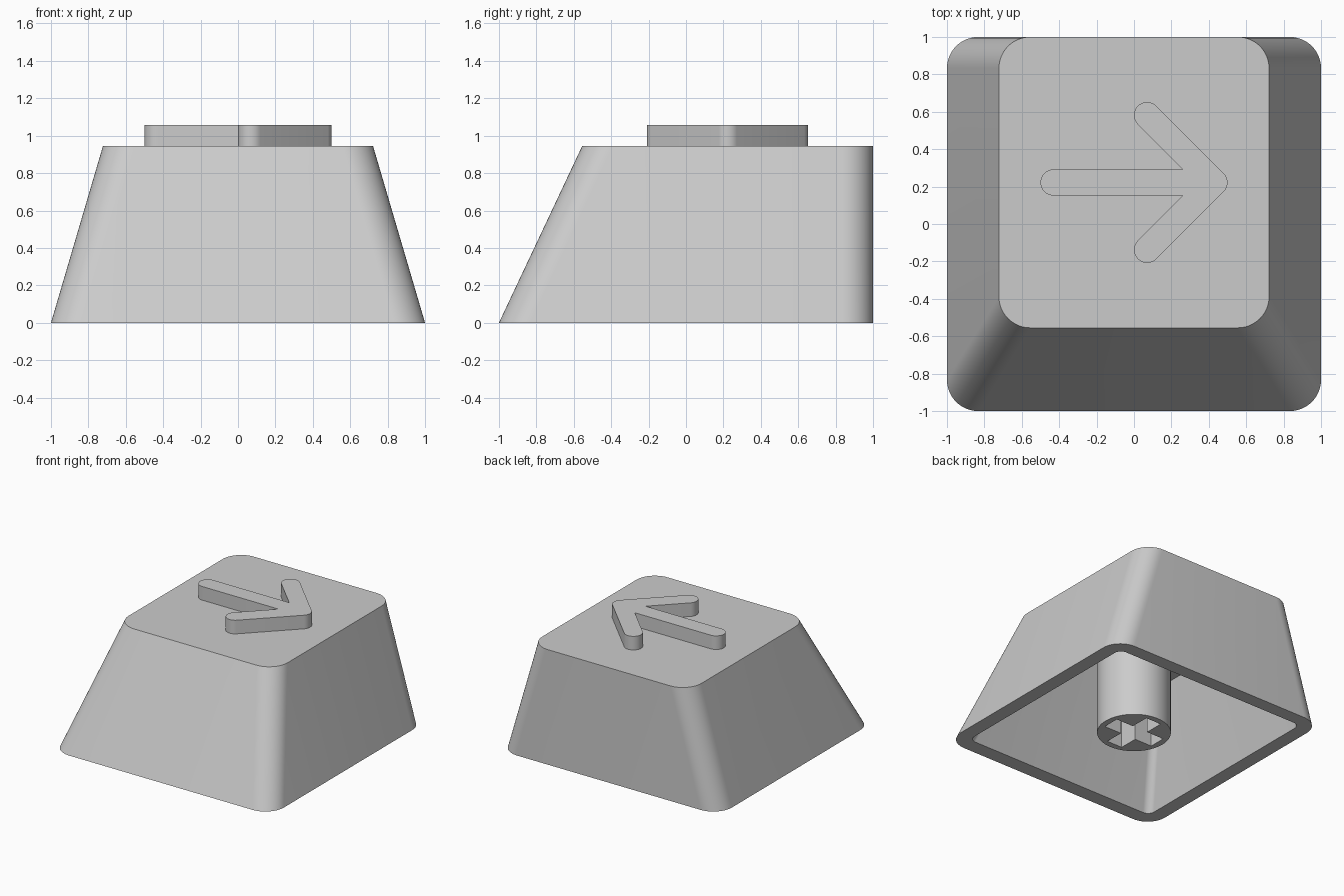
import bpy, bmesh
from math import cos, sin, pi, radians
from mathutils import Vector

if "Cube" in bpy.data.objects:
    bpy.data.objects.remove(bpy.data.objects["Cube"])

HEIGHT, CEILING = 0.945, 0.834

grey = bpy.data.materials.new("plain_grey")
grey.use_nodes = True
grey.diffuse_color = (0.6, 0.6, 0.6, 1)
grey.node_tree.nodes["Principled BSDF"].inputs["Base Color"].default_value = (0.6, 0.6, 0.6, 1)


def arc(cx, cy, r, start, end, steps=12):
    """Points on an arc, angles in degrees."""
    angles = [radians(start + (end - start) * i / steps) for i in range(steps + 1)]
    return [(cx + r * cos(a), cy + r * sin(a)) for a in angles]


def rounded_rect(half_x, front, back, r):
    pts = []
    corners = [(half_x - r, back - r), (r - half_x, back - r),
               (r - half_x, front + r), (half_x - r, front + r)]
    for i, (x, y) in enumerate(corners):
        pts += arc(x, y, r, 90 * i, 90 * i + 90)
    return pts


def loft(name, sections):
    """Skin a stack of (outline, z) sections and cap both ends."""
    bm = bmesh.new()
    loops = [[bm.verts.new((x, y, z)) for x, y in pts] for pts, z in sections]
    for a, b in zip(loops, loops[1:]):
        for i in range(len(a)):
            j = (i + 1) % len(a)
            bm.faces.new((a[i], a[j], b[j], b[i]))
    bm.faces.new(loops[0][::-1])
    bm.faces.new(loops[-1])
    bmesh.ops.recalc_face_normals(bm, faces=bm.faces)
    mesh = bpy.data.meshes.new(name)
    bm.to_mesh(mesh)
    bm.free()
    obj = bpy.data.objects.new(name, mesh)
    mesh.materials.append(grey)
    bpy.context.collection.objects.link(obj)
    return obj


def select_only(obj):
    bpy.ops.object.select_all(action='DESELECT')
    obj.select_set(True)
    bpy.context.view_layer.objects.active = obj


def smooth(obj):
    select_only(obj)
    bpy.ops.object.shade_smooth_by_angle(angle=radians(30))


# Hollow tapered cap: ceiling, inner wall, rim, outer wall, top
cap_shell = loft("cap_shell", [
    (rounded_rect(0.637, -0.484, 0.889, 0.06), CEILING),
    (rounded_rect(0.884, -0.877, 0.889, 0.06), 0),
    (rounded_rect(1, -1, 1, 0.167), 0),
    (rounded_rect(0.722, -0.555, 1, 0.167), HEIGHT),
])
smooth(cap_shell)

# Raised arrow with round ends, pointing to +x
R, MID = 0.07, 0.222
half = arc(0.43, MID, R, 0, 45, 6) + arc(0.07, MID + 0.36, R, 45, 225, 16)
half += [(0.43 - R * (1 + 2 ** 0.5), MID + R)] + arc(-0.43, MID, R, 90, 180, 8)
mirrored = [(x, 2 * MID - y) for x, y in half[-2:0:-1]]
arrow = loft("raised_arrow", [(half + mirrored, HEIGHT - 0.005), (half + mirrored, 1.057)])
smooth(arrow)

# Round stem under the cap
circle = arc(0, 0, 0.278, 0, 360, 64)[:-1]
stem = loft("stem", [(circle, 0), (circle, CEILING + 0.01)])

# Cross-shaped socket cut into the stem
ARM, WIDTH = 0.228, 0.07
cross = []
for i in range(4):
    c, s = round(cos(i * pi / 2)), round(sin(i * pi / 2))
    for x, y in ((ARM, -WIDTH), (ARM, WIDTH), (WIDTH, WIDTH)):
        cross.append((x * c - y * s, x * s + y * c))
cutter = loft("socket_cutter", [(cross, -0.1), (cross, 0.44)])
cutter.hide_render = True
cut = stem.modifiers.new("socket", 'BOOLEAN')
cut.operation, cut.object, cut.solver = 'DIFFERENCE', cutter, 'EXACT'
select_only(stem)
bpy.ops.object.modifier_apply(modifier=cut.name)
bpy.data.objects.remove(cutter)
smooth(stem)
